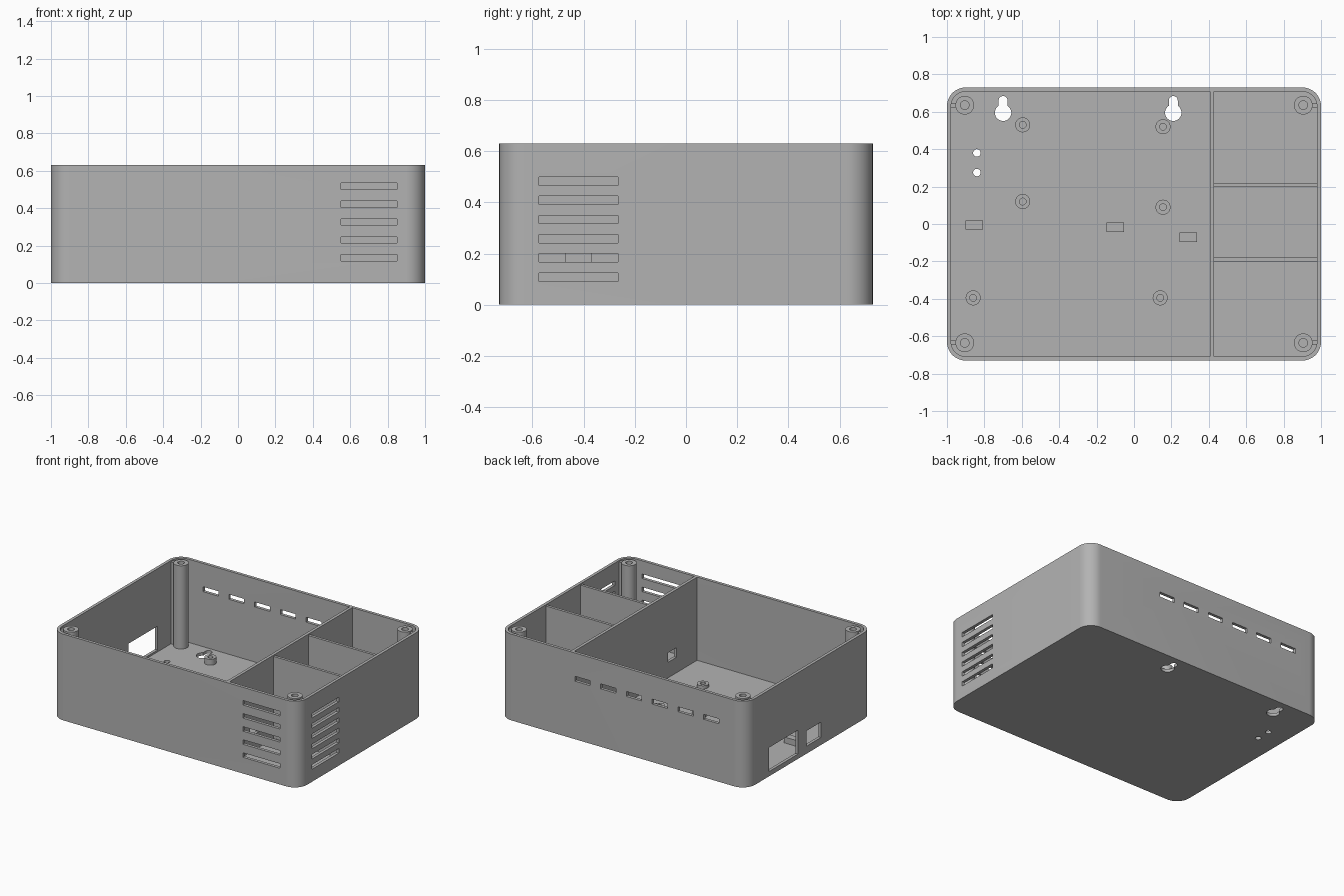
import bpy
import bmesh
from math import cos, sin, pi
from mathutils import Matrix

cube = bpy.data.objects.get("Cube")
if cube:
    bpy.data.objects.remove(cube, do_unlink=True)

W, D, H = 2.0, 1.46, 0.63      # outer size
T = 0.022                      # wall and floor thickness
R = 0.1                        # outer corner radius

grey = bpy.data.materials.new("plain grey plastic")
grey.use_nodes = True
color = (0.45, 0.45, 0.45, 1)
grey.diffuse_color = color
grey.node_tree.nodes["Principled BSDF"].inputs["Base Color"].default_value = color


def finish(name, bm):
    bmesh.ops.recalc_face_normals(bm, faces=bm.faces)
    mesh = bpy.data.meshes.new(name)
    bm.to_mesh(mesh)
    bm.free()
    mesh.materials.append(grey)
    obj = bpy.data.objects.new(name, mesh)
    bpy.context.collection.objects.link(obj)
    return obj


def box(name, x, y, z):
    """Box from (low, high) ranges."""
    bm = bmesh.new()
    bmesh.ops.create_cube(bm, size=1)
    for v in bm.verts:
        v.co = [lo + (c + 0.5) * (hi - lo) for c, (lo, hi) in zip(v.co, (x, y, z))]
    return finish(name, bm)


def cylinder(name, x, y, r, z0, z1, sides=32):
    bm = bmesh.new()
    bmesh.ops.create_cone(bm, cap_ends=True, segments=sides, radius1=r, radius2=r,
                          depth=z1 - z0, matrix=Matrix.Translation((x, y, (z0 + z1) / 2)))
    return finish(name, bm)


def rounded_block(name, w, d, r, z0, z1, steps=12):
    bm = bmesh.new()
    ring = []
    for q, (sx, sy) in enumerate(((1, 1), (-1, 1), (-1, -1), (1, -1))):
        for i in range(steps + 1):
            a = (q + i / steps) * pi / 2
            ring.append(bm.verts.new((sx * (w / 2 - r) + r * cos(a),
                                      sy * (d / 2 - r) + r * sin(a), z0)))
    face = bm.faces.new(ring)
    out = bmesh.ops.extrude_face_region(bm, geom=[face])
    for v in out["geom"]:
        if isinstance(v, bmesh.types.BMVert):
            v.co.z = z1
    return finish(name, bm)


def cut(target, cutters):
    """Subtract the cutters, bake the result and remove the cutters."""
    for c in cutters:
        c.hide_render = True
        mod = target.modifiers.new("cut", 'BOOLEAN')
        mod.operation = 'DIFFERENCE'
        mod.solver = 'EXACT'
        mod.object = c
    bpy.context.view_layer.update()
    graph = bpy.context.evaluated_depsgraph_get()
    mesh = bpy.data.meshes.new_from_object(target.evaluated_get(graph))
    target.modifiers.clear()
    target.data = mesh
    for c in cutters:
        bpy.data.objects.remove(c, do_unlink=True)


# Shell: open tray with rounded corners
shell = rounded_block("enclosure_shell", W, D, R, 0, H)
cutters = [rounded_block("cavity", W - 2 * T, D - 2 * T, R - T, T, H + 0.1)]

# Vent slots in the front wall and the right wall
slot = 0.0165
for i in range(5):
    z = 0.135 + i * 0.0955
    cutters.append(box("vent", (0.55, 0.85), (-0.8, -0.69), (z - slot, z + slot)))
for i in range(6):
    z = 0.108 + i * 0.075
    cutters.append(box("vent", (0.95, 1.1), (-0.575, -0.265), (z - slot, z + slot)))

# Row of short slots high in the back wall
for i in range(6):
    x = 0.326 - i * 0.2085
    cutters.append(box("vent", (x - 0.062, x + 0.062), (0.69, 0.8), (0.424, 0.46)))

# Connector ports in the side wall
cutters.append(box("port", (-1.1, -0.95), (0.135, 0.47), (0.035, 0.21)))
cutters.append(box("port", (-1.1, -0.95), (-0.13, 0.035), (0.055, 0.167)))

# Keyhole hangers and two round holes through the floor
for x in (-0.7, 0.21):
    cutters.append(cylinder("keyhole", x, 0.595, 0.044, -0.1, 0.1))
    cutters.append(box("keyhole", (x - 0.024, x + 0.024), (0.595, 0.66), (-0.09, 0.09)))
    cutters.append(cylinder("keyhole", x, 0.66, 0.024, -0.08, 0.08))
for y in (0.275, 0.38):
    cutters.append(cylinder("hole", -0.84, y, 0.02, -0.1, 0.1))
cut(shell, cutters)
round_parts = [shell]

# Long divider with a cable opening, and two compartment walls
inner_y = D / 2 - T
divider = box("long_divider", (0.406, 0.428), (-inner_y, inner_y), (T, H))
cut(divider, [box("opening", (0.3, 0.5), (-0.47, -0.37), (0.135, 0.205))])
for name, y in (("rear", 0.21), ("front", -0.19)):
    box(name + "_compartment_wall", (0.428, W / 2 - T), (y - 0.01, y + 0.01), (T, H - 0.01))

# Corner screw posts, each tied to the side wall by a small rib
for sx, xname in ((1, "left"), (-1, "right")):
    for sy, yname in ((1, "back"), (-1, "front")):
        x, y = sx * 0.905, sy * 0.635
        post = cylinder(f"{yname}_{xname}_screw_post", x, y, 0.05, T, H)
        cut(post, [cylinder("bore", x, y, 0.023, H - 0.2, H + 0.1)])
        round_parts.append(post)
        xs = sorted((sx * 0.95, sx * (W / 2 - T)))
        box(f"{yname}_{xname}_post_rib", xs, (y - 0.012, y + 0.012), (T, H - 0.01))

# Board standoffs on the floor
for i, (x, y, top) in enumerate(((-0.595, 0.53, 0.065), (0.155, 0.52, 0.065),
                                 (-0.595, 0.12, 0.065), (0.155, 0.09, 0.065),
                                 (-0.86, -0.395, 0.045), (0.14, -0.395, 0.045))):
    standoff = cylinder(f"board_standoff_{i + 1}", x, y, 0.04, T, top)
    cut(standoff, [cylinder("bore", x, y, 0.018, T + 0.003, top + 0.1)])
    round_parts.append(standoff)

# Small support blocks on the floor
for i, (x, y) in enumerate(((-0.855, -0.005), (-0.1, -0.017), (0.29, -0.07))):
    box(f"support_block_{i + 1}", (x - 0.047, x + 0.047), (y - 0.025, y + 0.025), (T, 0.065))

# Smooth the curved surfaces and keep the edges crisp
bpy.ops.object.select_all(action='DESELECT')
for obj in round_parts:
    obj.select_set(True)
bpy.context.view_layer.objects.active = shell
bpy.ops.object.shade_smooth_by_angle(angle=pi / 6)
